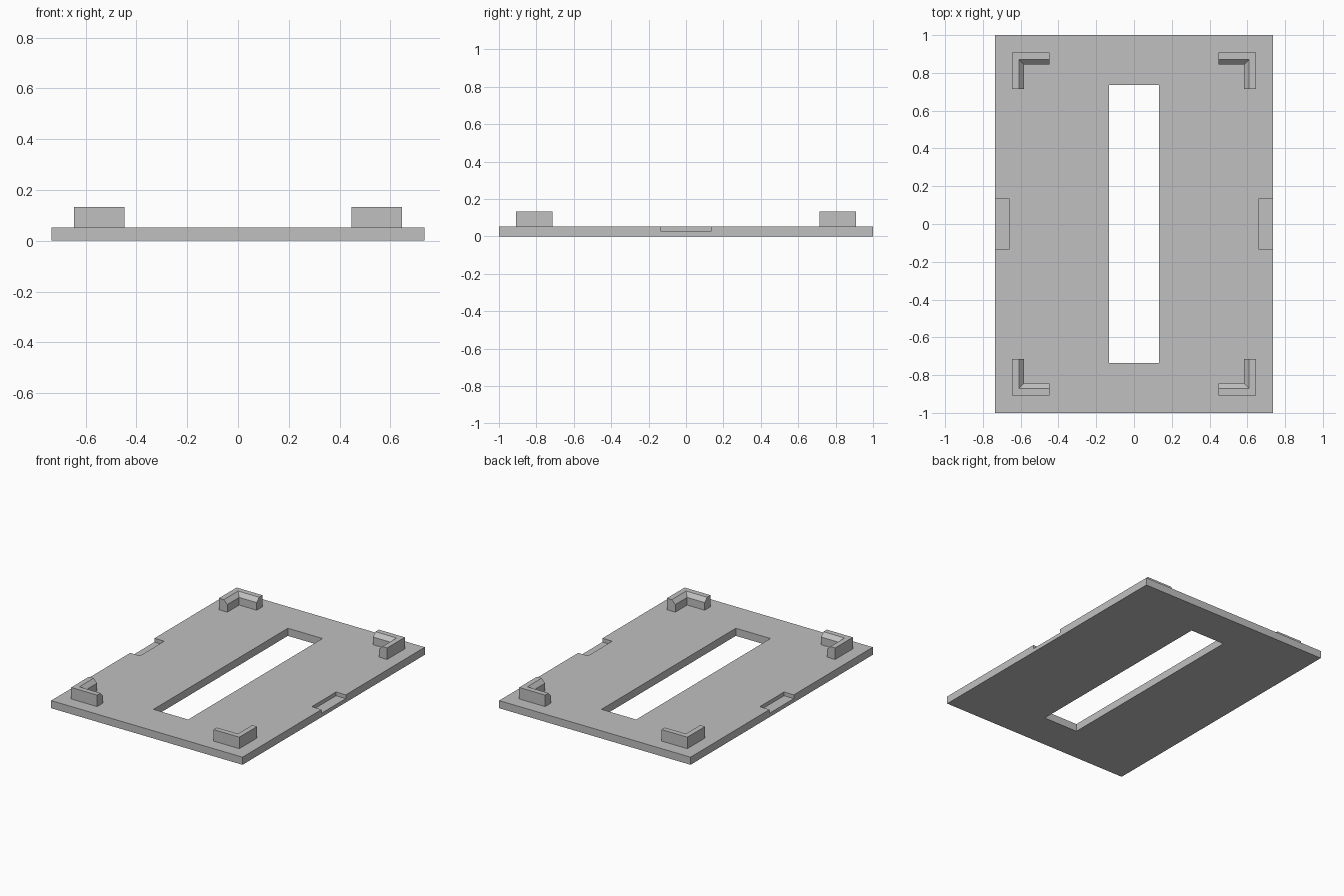
import bpy
import bmesh

old = bpy.data.objects.get("Cube")
if old:
    bpy.data.objects.remove(old, do_unlink=True)

HALF_X, HALF_Y = 0.735, 1.0
PLATE_TOP, LIP_TOP = 0.053, 0.133

grey = bpy.data.materials.new("light grey")
grey.use_nodes = True
colour = (0.53, 0.53, 0.53, 1)
grey.diffuse_color = colour
grey.node_tree.nodes["Principled BSDF"].inputs["Base Color"].default_value = colour


def add_object(name, bm):
    bmesh.ops.recalc_face_normals(bm, faces=bm.faces)
    mesh = bpy.data.meshes.new(name)
    bm.to_mesh(mesh)
    bm.free()
    mesh.materials.append(grey)
    obj = bpy.data.objects.new(name, mesh)
    bpy.context.collection.objects.link(obj)
    return obj


def box(name, low, high):
    bm = bmesh.new()
    bmesh.ops.create_cube(bm, size=1)
    for v in bm.verts:
        v.co = [a if c < 0 else b for c, a, b in zip(v.co, low, high)]
    return add_object(name, bm)


def apply_modifier(obj, mod):
    with bpy.context.temp_override(object=obj, active_object=obj,
                                   selected_objects=[obj]):
        bpy.ops.object.modifier_apply(modifier=mod.name)


def cut(target, cutter):
    cutter.hide_render = True
    mod = target.modifiers.new("cut", "BOOLEAN")
    mod.operation = "DIFFERENCE"
    mod.solver = "EXACT"
    mod.object = cutter
    apply_modifier(target, mod)
    bpy.data.objects.remove(cutter, do_unlink=True)


# Base plate with a long central slot and a shallow notch on each long edge
plate = box("base_plate", (-HALF_X, -HALF_Y, 0), (HALF_X, HALF_Y, PLATE_TOP))
cut(plate, box("slot_cutter", (-0.133, -0.737, -0.1), (0.133, 0.737, 0.2)))
for side in (-1, 1):
    inner, outer = sorted((side * 0.66, side * 0.9))
    cut(plate, box("notch_cutter", (inner, -0.133, 0.027), (outer, 0.133, 0.2)))

# Corner brackets: a chamfered section swept round a mitred corner
CORNER_X, CORNER_Y = 0.646, 0.908
END_X, END_Y = 0.447, 0.714
section = [(0, PLATE_TOP), (0.064, PLATE_TOP), (0.064, LIP_TOP - 0.027),
           (0.037, LIP_TOP), (0, LIP_TOP)]
bm = bmesh.new()
rings = [
    [bm.verts.new((END_X, CORNER_Y - d, z)) for d, z in section],
    [bm.verts.new((CORNER_X - d, CORNER_Y - d, z)) for d, z in section],
    [bm.verts.new((CORNER_X - d, END_Y, z)) for d, z in section],
]
for a, b in zip(rings, rings[1:]):
    for i in range(len(section)):
        j = (i + 1) % len(section)
        bm.faces.new((a[i], a[j], b[j], b[i]))
bm.faces.new(rings[0])
bm.faces.new(rings[-1])
brackets = add_object("corner_brackets", bm)
mirror = brackets.modifiers.new("mirror", "MIRROR")
mirror.use_axis = (True, True, False)
apply_modifier(brackets, mirror)
